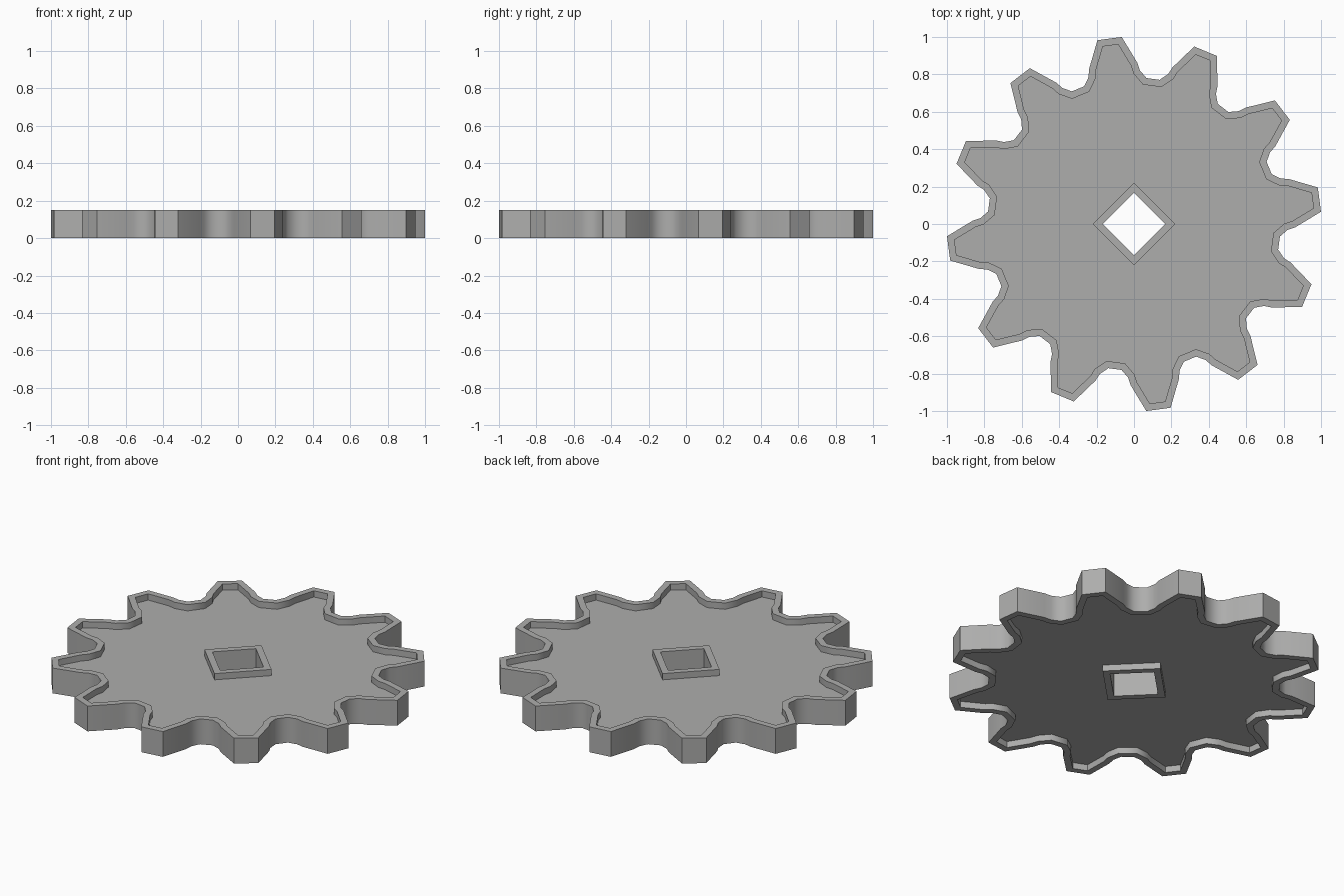
import bpy, bmesh, math
from mathutils import Vector

if "Cube" in bpy.data.objects:
    bpy.data.objects.remove(bpy.data.objects["Cube"])

TEETH, HEIGHT, RIM, RECESS = 12, 0.15, 0.037, 0.037

# Half of the gap between two teeth: (degrees from gap centre, radius)
half_gap = [(11.25, 1.002), (6.3, 0.862), (5.3, 0.822), (2.6, 0.783)]
gap = [(-a, r) for a, r in half_gap] + half_gap[::-1]


def polar(deg, r):
    a = math.radians(deg)
    return Vector((r * math.cos(a), r * math.sin(a)))


def inset(points, dist):
    """Offset a counter-clockwise outline inwards by an even width."""
    result = []
    for i, p in enumerate(points):
        d1 = (p - points[i - 1]).normalized()
        d2 = (points[(i + 1) % len(points)] - p).normalized()
        n1, n2 = Vector((-d1.y, d1.x)), Vector((-d2.y, d2.x))
        result.append(p + (n1 + n2) * dist / (1 + n1.dot(n2)))
    return result


outline = [polar(22.5 + 360 / TEETH * k + a, r) for k in range(TEETH) for a, r in gap]
rim_inner = inset(outline, RIM)
hub_outer = [polar(90 * k, 0.22) for k in range(4)]
hub_hole = inset(hub_outer, RIM)

bm = bmesh.new()


def ring(points, z):
    return [bm.verts.new((p.x, p.y, z)) for p in points]


def bridge(a, b):
    n = len(a)
    for i in range(n):
        j = (i + 1) % n
        bm.faces.new((a[i], a[j], b[j], b[i]))


def raised_wall(wall, recessed):
    """Full-height wall with flat lips stepping to the plate on both sides."""
    loops = [ring(recessed, RECESS), ring(recessed, 0), ring(wall, 0),
             ring(wall, HEIGHT), ring(recessed, HEIGHT), ring(recessed, HEIGHT - RECESS)]
    for a, b in zip(loops, loops[1:]):
        bridge(a, b)
    return loops[0], loops[-1]


# Toothed rim and square hub
rim = raised_wall(outline, rim_inner)
hub = raised_wall(hub_hole, hub_outer)

# Recessed plate, bottom and top
for rim_loop, hub_loop in zip(rim, hub):
    edges = [bm.edges.get((l[i - 1], l[i])) for l in (rim_loop, hub_loop) for i in range(len(l))]
    bmesh.ops.triangle_fill(bm, use_beauty=True, use_dissolve=False, edges=edges)

bmesh.ops.recalc_face_normals(bm, faces=bm.faces[:])
mesh = bpy.data.meshes.new("gear_wheel")
bm.to_mesh(mesh)
bm.free()

# Dark grey metal
metal = bpy.data.materials.new("dark_grey")
metal.diffuse_color = (0.42, 0.42, 0.415, 1)
metal.use_nodes = True
metal.node_tree.nodes["Principled BSDF"].inputs["Base Color"].default_value = metal.diffuse_color
mesh.materials.append(metal)

gear = bpy.data.objects.new("gear_wheel", mesh)
bpy.context.collection.objects.link(gear)
bpy.context.view_layer.objects.active = gear
gear.select_set(True)
bpy.ops.object.shade_smooth_by_angle(angle=math.radians(42))
